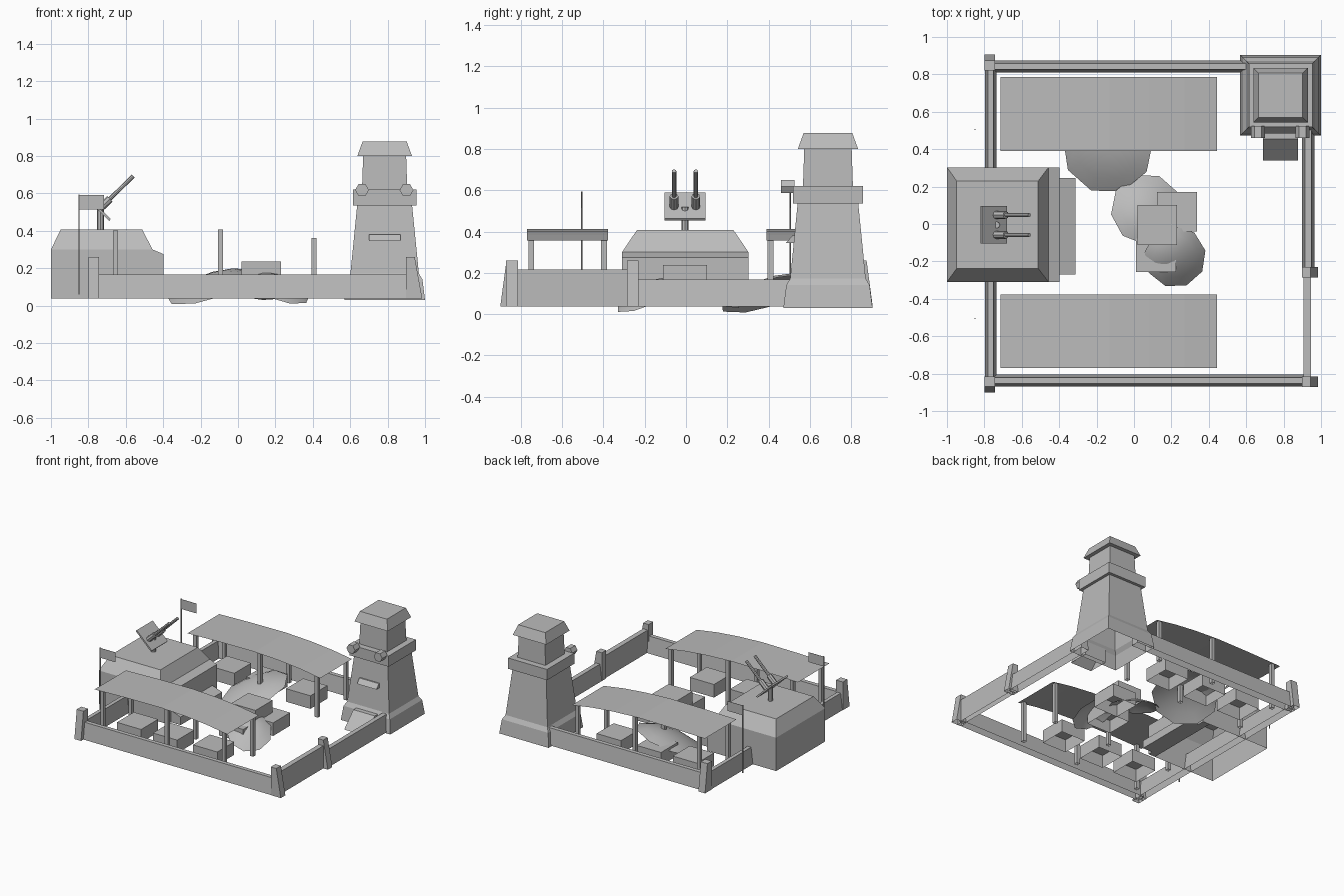
import bpy, bmesh, math
from mathutils import Vector

if "Cube" in bpy.data.objects:
    bpy.data.objects.remove(bpy.data.objects["Cube"], do_unlink=True)

grey = bpy.data.materials.new("stone_grey")
GREY = (0.5, 0.5, 0.5, 1)
grey.diffuse_color = GREY
grey.use_nodes = True
grey.node_tree.nodes["Principled BSDF"].inputs["Base Color"].default_value = GREY


def finish(name, bm, recalc=True):
    if recalc:
        bmesh.ops.recalc_face_normals(bm, faces=bm.faces[:])
    me = bpy.data.meshes.new(name)
    bm.to_mesh(me)
    bm.free()
    me.materials.append(grey)
    ob = bpy.data.objects.new(name, me)
    bpy.context.collection.objects.link(ob)
    return ob


def loft(name, levels):
    """Stack of rectangles (z, x0, x1, y0, y1), capped on top, open underneath."""
    bm = bmesh.new()
    rings = [[bm.verts.new(p) for p in ((x0, y0, z), (x1, y0, z), (x1, y1, z), (x0, y1, z))]
             for z, x0, x1, y0, y1 in levels]
    for a, b in zip(rings, rings[1:]):
        for i in range(4):
            j = (i + 1) % 4
            bm.faces.new((a[i], a[j], b[j], b[i]))
    bm.faces.new(rings[-1])
    return finish(name, bm, False)


def box(name, x0, x1, y0, y1, z0, z1):
    return loft(name, [(z0, x0, x1, y0, y1), (z1, x0, x1, y0, y1)])


def prism(name, profile, y0, y1):
    """Extrude a closed (x, z) outline along y."""
    bm = bmesh.new()
    face = bm.faces.new([bm.verts.new((x, y0, z)) for x, z in profile])
    ext = bmesh.ops.extrude_face_region(bm, geom=[face])
    verts = [v for v in ext["geom"] if isinstance(v, bmesh.types.BMVert)]
    bmesh.ops.translate(bm, verts=verts, vec=(0, y1 - y0, 0))
    return finish(name, bm)


def rod(name, a, b, r, sides):
    """Cylinder from point a to point b."""
    a, b = Vector(a), Vector(b)
    bm = bmesh.new()
    bmesh.ops.create_cone(bm, cap_ends=True, segments=sides, radius1=r, radius2=r, depth=(b - a).length)
    bm.transform((b - a).to_track_quat('Z', 'Y').to_matrix().to_4x4())
    bmesh.ops.translate(bm, verts=bm.verts[:], vec=(a + b) / 2)
    return finish(name, bm)


# Perimeter walls with sloping sides
B, T, S = 0.037, 0.167, 0.016
for name, x0, x1, y0, y1, sx, sy in (
        ("front_wall", -0.77, 0.93, -0.87, -0.805, 0, S),
        ("back_wall", -0.77, 0.70, 0.81, 0.875, 0, S),
        ("left_wall", -0.797, -0.735, -0.85, 0.85, S, 0),
        ("right_wall", 0.897, 0.965, -0.25, 0.56, S, 0)):
    loft(name, [(B, x0, x1, y0, y1), (T, x0 + sx, x1 - sx, y0 + sy, y1 - sy)])
box("right_wall_high_section", 0.905, 0.945, -0.83, -0.26, B, 0.215)

# Wall posts, each leaning on its outer face
for name, y0, y1 in (("corner_post_right", -0.872, -0.815), ("middle_post_right", -0.285, -0.23)):
    loft(name, [(B, 0.897, 0.985, y0, y1), (0.26, 0.897, 0.945, y0, y1)])
loft("corner_post_front_left", [(B, -0.80, -0.742, -0.90, -0.815), (0.26, -0.80, -0.742, -0.87, -0.815)])
loft("corner_post_back_left", [(B, -0.80, -0.742, 0.82, 0.905), (0.26, -0.80, -0.742, 0.82, 0.875)])

# Watchtower in one stepped profile of (z, half width)
CX, CY = 0.784, 0.688
TOWER = [(0.03, 0.216), (0.14, 0.202), (0.172, 0.183), (0.535, 0.147), (0.535, 0.17), (0.62, 0.17),
         (0.62, 0.121), (0.80, 0.115), (0.80, 0.146), (0.877, 0.118)]
loft("watchtower", [(z, CX - h, CX + h, CY - h, CY + h) for z, h in TOWER])

# Tower entrance ramp and small awning
loft("tower_ramp", [(B, 0.69, 0.877, 0.34, 0.50), (0.15, 0.69, 0.877, 0.455, 0.50)])
loft("tower_awning", [(0.345, 0.70, 0.87, 0.485, 0.54), (0.38, 0.70, 0.87, 0.515, 0.54)])

# Hexagonal searchlights
for side, x in (("right", 0.663), ("left", 0.901)):
    bm = bmesh.new()
    ring = [bm.verts.new((x + 0.037 * math.cos(k * math.pi / 3), 0.46, 0.618 + 0.037 * math.sin(k * math.pi / 3)))
            for k in range(6)]
    ext = bmesh.ops.extrude_face_region(bm, geom=[bm.faces.new(ring)])
    bmesh.ops.translate(bm, verts=[v for v in ext["geom"] if isinstance(v, bmesh.types.BMVert)], vec=(0, 0.065, 0))
    finish("searchlight_" + side, bm)

# Bunker with chamfered roof, entrance block and step
loft("bunker", [(B, -1.0, -0.457, -0.31, 0.303), (0.30, -1.0, -0.457, -0.31, 0.303),
                (0.407, -0.948, -0.512, -0.238, 0.23)])
prism("bunker_entrance", [(-0.457, B), (-0.397, B), (-0.397, 0.275), (-0.457, 0.30)], -0.31, 0.303)
prism("bunker_step", [(-0.397, B), (-0.312, B), (-0.312, 0.10), (-0.397, 0.13)], -0.27, 0.247)

# Twin gun with tilted shield
GY = -0.005
rod("gun_pedestal", (-0.735, GY, 0.40), (-0.735, GY, 0.52), 0.018, 8)
prism("gun_shield", [(-0.82, 0.58), (-0.812, 0.59), (-0.68, 0.463), (-0.688, 0.453)], GY - 0.10, GY + 0.10)
for side, y in (("left", GY + 0.053), ("right", GY - 0.053)):
    rod("gun_breech_" + side, (-0.74, y, 0.518), (-0.685, y, 0.571), 0.021, 8)
    rod("gun_barrel_" + side, (-0.69, y, 0.566), (-0.56, y, 0.693), 0.011, 8)

# Flags on thin poles
for side, y in (("front", -0.505), ("back", 0.505)):
    rod("flag_pole_" + side, (-0.85, y, 0.06), (-0.85, y, 0.595), 0.004, 6)
    box("flag_" + side, -0.85, -0.716, y - 0.001, y + 0.001, 0.515, 0.592)

# Canopies: curved sheets on six posts, with three crates below
ROOF = [(-0.715, 0.402), (-0.45, 0.409), (-0.13, 0.412), (0.08, 0.402), (0.27, 0.384), (0.445, 0.357)]


def roof_z(x):
    for (xa, za), (xb, zb) in zip(ROOF, ROOF[1:]):
        if xa <= x <= xb:
            return za + (zb - za) * (x - xa) / (xb - xa)


def crate(name, x, y, z0, z1):
    box(name, x - 0.106, x + 0.106, y - 0.106, y + 0.106, z0, z1)


for side, y0, y1 in (("front", -0.77, -0.377), ("back", 0.39, 0.787)):
    bm = bmesh.new()
    rows = [(bm.verts.new((x, y0, z)), bm.verts.new((x, y1, z))) for x, z in ROOF]
    for (a, b), (c, d) in zip(rows, rows[1:]):
        bm.faces.new((a, c, d, b))
    finish("canopy_" + side, bm, False)
    for i, x in enumerate((-0.655, -0.093, 0.407)):
        for j, y in enumerate((y0 + 0.02, y1 - 0.02)):
            box(f"canopy_post_{side}_{i}{j}", x - 0.014, x + 0.014, y - 0.014, y + 0.014, B, roof_z(x) - 0.002)
    for i, x in enumerate((-0.48, -0.165, 0.185)):
        crate(f"crate_{side}_{i}", x, (y0 + y1) / 2 + 0.005, B, 0.14)

# Crate pile in the yard
crate("yard_crate_a", 0.23, 0.065, B, 0.14)
crate("yard_crate_b", 0.118, -0.15, B, 0.14)
crate("yard_crate_top", 0.125, -0.005, 0.135, 0.237)


# Domed, tilted tarpaulins lying in the yard
def tarp(name, cx, cy, cz, r, gx, gy, turn):
    bm = bmesh.new()
    N = 9
    top = bm.verts.new((cx, cy, cz + 0.06))
    prev = None
    for f, h in ((0.35, 0.053), (0.7, 0.032), (1.0, 0.0)):
        ring = []
        for k in range(N):
            a = turn + 2 * math.pi * k / N
            dx, dy = f * r * math.cos(a), f * r * math.sin(a)
            ring.append(bm.verts.new((cx + dx, cy + dy, cz + h + gx * dx + gy * dy)))
        for k in range(N):
            m = (k + 1) % N
            if prev:
                bm.faces.new((prev[k], ring[k], ring[m], prev[m]))
            else:
                bm.faces.new((top, ring[k], ring[m]))
        prev = ring
    ob = finish(name, bm, False)
    for p in ob.data.polygons:
        p.use_smooth = True


tarp("tarp_back", -0.14, 0.405, 0.10, 0.243, 0.28, 0.28, 0.15)
tarp("tarp_middle", 0.065, 0.08, 0.085, 0.19, -0.15, -0.25, 0.5)
tarp("tarp_front", 0.22, -0.175, 0.09, 0.165, -0.30, 0.40, 0.2)
